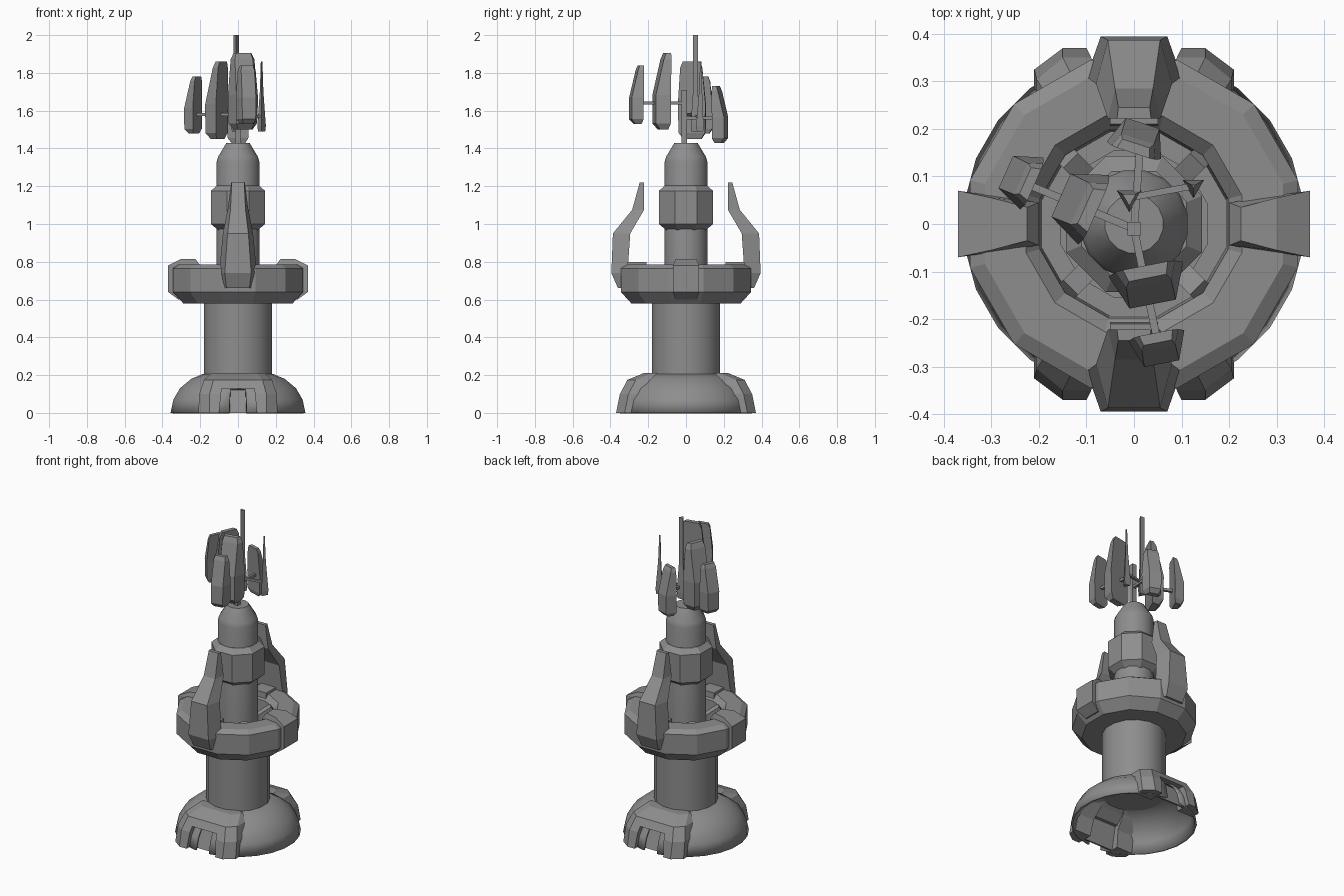
import bpy, bmesh, math
from mathutils import Vector

cube = bpy.data.objects.get("Cube")
if cube:
    bpy.data.objects.remove(cube)

grey = bpy.data.materials.new("plain_grey")
grey.use_nodes = True
tone = (0.27, 0.27, 0.27, 1)
grey.diffuse_color = tone
grey.node_tree.nodes["Principled BSDF"].inputs["Base Color"].default_value = tone


def finish(name, bm, smooth=None):
    """Turn a bmesh into a named, coloured object."""
    bmesh.ops.recalc_face_normals(bm, faces=bm.faces)
    mesh = bpy.data.meshes.new(name)
    bm.to_mesh(mesh)
    bm.free()
    mesh.materials.append(grey)
    ob = bpy.data.objects.new(name, mesh)
    bpy.context.collection.objects.link(ob)
    if smooth:
        bpy.ops.object.select_all(action='DESELECT')
        ob.select_set(True)
        bpy.context.view_layer.objects.active = ob
        bpy.ops.object.shade_smooth_by_angle(angle=math.radians(smooth))
    return ob


def loft(name, rings, closed=False):
    """Skin matching rings of points; cap the ends unless closed into a loop."""
    bm = bmesh.new()
    rows = [[bm.verts.new(p) for p in ring] for ring in rings]
    n = len(rows[0])
    pairs = list(zip(rows, rows[1:])) + ([(rows[-1], rows[0])] if closed else [])
    for a, b in pairs:
        for i in range(n):
            j = (i + 1) % n
            bm.faces.new((a[i], a[j], b[j], b[i]))
    if not closed:
        bm.faces.new(rows[0])
        bm.faces.new(rows[-1])
    return bm


def circle(radius, z, sides):
    """Regular polygon with a flat side towards the front."""
    return [(radius * math.cos(2 * math.pi * (i + .5) / sides),
             radius * math.sin(2 * math.pi * (i + .5) / sides), z) for i in range(sides)]


def lathe(name, profile, sides, smooth=None, closed=False):
    return finish(name, loft(name, [circle(r, z, sides) for r, z in profile], closed), smooth)


def wedge(name, origin, angle, stations):
    """Stack of trapezoids: (z, outer, inner, outer half width, inner half width)."""
    a = math.radians(angle)
    out, side = Vector((math.cos(a), math.sin(a), 0)), Vector((-math.sin(a), math.cos(a), 0))
    rings = []
    for z, o, i, wo, wi in stations:
        base = Vector((origin[0], origin[1], z))
        rings.append([base + out * d + side * w
                      for d, w in ((o, -wo), (o, wo), (i, wi), (i, -wi))])
    return finish(name, loft(name, rings))


def bar(name, start, end, half):
    """Square rod between two points."""
    s, e = Vector(start), Vector(end)
    d = (e - s).normalized()
    u = d.cross(Vector((0, 0, 1)) if abs(d.z) < .9 else Vector((0, 1, 0))).normalized()
    v = d.cross(u)
    return finish(name, loft(name, [[p + (u * x + v * y) * half for x, y in
                                     ((-1, -1), (1, -1), (1, 1), (-1, 1))] for p in (s, e)]))


# Open-bottomed base dome with a doorway removed front and back
bm = loft("base_dome", [circle(r, z, 24) for r, z in
                        ((.36, 0), (.345, .07), (.31, .13), (.25, .18), (.19, .205), (.16, .21))])
bottom = [f for f in bm.faces if all(v.co.z < .01 for v in f.verts)]
doors = [f for f in bm.faces if f.calc_center_median().z < .13
         and abs(f.calc_center_median().x) < .07]
bmesh.ops.delete(bm, geom=list(set(bottom + doors)), context='FACES')
dome = finish("base_dome", bm, 40)
shell = dome.modifiers.new("shell", 'SOLIDIFY')
shell.thickness = .012

# Portal around each doorway: two feet, a lintel and a recessed door
for label, s in (("front", -1), ("back", 1)):
    for hand, m in (("left", 1), ("right", -1)):
        rings = []
        for z, y, yi, x0, x1, x2 in ((0, .37, .27, .10, .15, .21), (.10, .35, .25, .09, .15, .205),
                                     (.175, .31, .19, .08, .13, .18), (.212, .22, .15, .06, .10, .14)):
            rings.append([(m * x, s * yy, z) for x, yy in
                          ((x0, y), (x1, y), (x2, y - .045), (x2, yi), (x0, yi))])
        finish(f"{label}_{hand}_foot", loft("foot", rings))
    wedge(f"{label}_lintel", (0, 0), s * 90,
          ((.13, .334, .25, .095, .095), (.175, .31, .2, .09, .09), (.212, .22, .15, .07, .07)))
    wedge(f"{label}_door", (0, 0), s * 90,
          ((.0, .325, .315, .10, .10), (.145, .275, .265, .10, .10)))

# Columns and collar
lathe("lower_column", ((.183, .19), (.183, .62)), 16, 35)
lathe("upper_column", ((.115, .58), (.115, 1.33), (.108, 1.355), (.062, 1.43)), 16, 30)
lathe("collar", ((.11, .965), (.155, 1.0), (.155, 1.175), (.12, 1.205)), 8)

# Ring platform
lathe("ring_platform", ((.20, .66), (.205, .755), (.235, .785), (.325, .785), (.357, .765),
                        (.357, .64), (.30, .58), (.16, .58), (.16, .66)), 12, closed=True)

# Blocks clamped on the ring sides
for label, angle in (("left", 0), ("right", 180)):
    wedge(f"{label}_ring_block", (0, 0), angle,
          ((.60, .315, .20, .055, .04), (.64, .37, .20, .07, .045),
           (.78, .37, .20, .07, .045), (.815, .30, .225, .055, .035)))

# Tall bent fins front and back
for label, angle in (("front", -90), ("back", 90)):
    wedge(f"{label}_fin", (0, 0), angle,
          ((.66, .36, .31, .06, .085), (.74, .395, .31, .07, .10), (.95, .387, .295, .055, .08),
           (1.075, .285, .222, .04, .055), (1.22, .245, .222, .033, .036)))
    wedge(f"{label}_fin_foot", (0, 0), angle,
          ((.66, .34, .20, .05, .05), (.80, .32, .21, .05, .05)))

# Small braces between column and ring
for k in range(4):
    a = math.radians(45 + 90 * k)
    c, s = math.cos(a), math.sin(a)
    bar(f"brace_{k + 1}", (.11 * c, .11 * s, .70), (.20 * c, .20 * s, .755), .022)

# Mast, triangular aerials and connecting rods
bar("mast", (0, -.01, 1.42), (0, -.01, 1.71), .014)
hub = (0, -.01)


def aerial(name, x, y, levels):
    rings = [[(x + r * math.cos(math.radians(t)), y + r * math.sin(math.radians(t)), z)
              for t in (30, 150, 270)] for z, r in levels]
    finish(name, loft(name, rings))


aerial("tall_aerial", -.01, .055, ((1.49, .026), (1.53, .03), (1.70, .018), (2.0, .017)))
aerial("short_aerial", .125, .08, ((1.49, .022), (1.52, .026), (1.70, .011), (1.86, .005)))
for name, end, z in (("side_rod", (-.24, .09), 1.58), ("front_rod", (.05, -.25), 1.64),
                     ("back_rod", (.015, .19), 1.56)):
    bar(name, (*hub, z), (*end, z), .008)
bar("aerial_rod", (-.01, .055, 1.57), (.125, .08, 1.57), .007)

# Faceted antenna panels: inner face centre, facing, bottom, top, half width, depth
for name, pos, angle, z0, z1, w, d in (
        ("front_inner_panel", (.025, -.095), -79, 1.50, 1.905, .08, .075),
        ("front_outer_panel", (.047, -.235), -79, 1.53, 1.84, .06, .06),
        ("side_inner_panel", (-.085, .03), 156, 1.45, 1.86, .08, .075),
        ("side_outer_panel", (-.215, .085), 156, 1.48, 1.78, .06, .06),
        ("back_panel", (.0, .155), 72, 1.43, 1.73, .06, .06)):
    shape = ((0, .65, .12, .45, .65), (.08, 1, 0, .6, .95), (.45, 1, 0, .62, 1),
             (.92, .42, -.08, .6, .8), (1, .25, -.1, .5, .6))
    wedge(name, pos, angle, [(z0 + t * (z1 - z0), o * d, i * d, a * w, b * w)
                             for t, o, i, a, b in shape])
